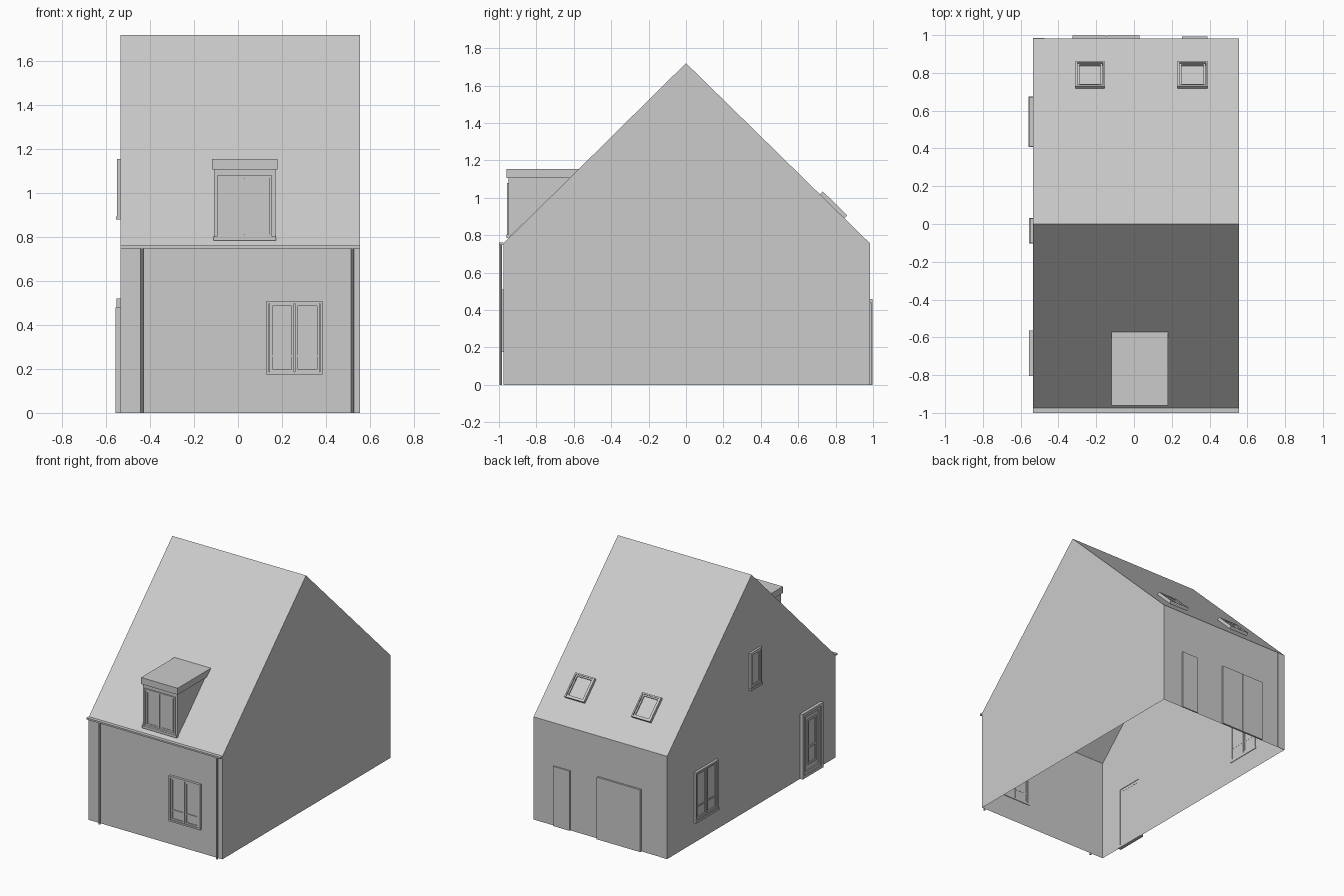
import bpy, bmesh
from mathutils import Matrix, Vector

cube = bpy.data.objects.get("Cube")
if cube:
    bpy.data.objects.remove(cube)

# Single plain grey material
GREY = (0.6, 0.6, 0.6, 1)
grey = bpy.data.materials.new("plain grey")
grey.use_nodes = True
grey.diffuse_color = GREY
grey.node_tree.nodes["Principled BSDF"].inputs["Base Color"].default_value = GREY

# Main sizes
X0, X1 = -0.535, 0.555
FRONT, BACK = -0.975, 0.983
EAVE, RIDGE = 0.757, 1.72


def finish(name, bm):
    mesh = bpy.data.meshes.new(name)
    bm.to_mesh(mesh)
    bm.free()
    mesh.materials.append(grey)
    obj = bpy.data.objects.new(name, mesh)
    bpy.context.collection.objects.link(obj)
    return obj


def frame_axes(origin, across, up):
    """Local axes of a surface: across, up and outward."""
    a, u = Vector(across).normalized(), Vector(up).normalized()
    rot = Matrix((a, u, a.cross(u))).transposed().to_4x4()
    return Matrix.Translation(origin) @ rot


def box(bm, m, u, v, d):
    size = Matrix.Diagonal((u[1] - u[0], v[1] - v[0], d[1] - d[0], 1))
    mid = Matrix.Translation([(r[0] + r[1]) / 2 for r in (u, v, d)])
    bmesh.ops.create_cube(bm, size=1, matrix=m @ mid @ size)


def ring(bm, m, u, v, t, d):
    for side in ((u[0], u[0] + t), (u[1] - t, u[1])):
        box(bm, m, side, v, d)
    for side in ((v[0], v[0] + t), (v[1] - t, v[1])):
        box(bm, m, (u[0] + t, u[1] - t), side, d)


def extrude(name, outline, x0, x1):
    """Solid from a (y, z) outline swept along x."""
    bm = bmesh.new()
    face = bm.faces.new([bm.verts.new((x0, y, z)) for y, z in outline])
    new = bmesh.ops.extrude_face_region(bm, geom=[face])["geom"]
    moved = [g for g in new if isinstance(g, bmesh.types.BMVert)]
    bmesh.ops.translate(bm, verts=moved, vec=(x1 - x0, 0, 0))
    bmesh.ops.recalc_face_normals(bm, faces=bm.faces)
    return finish(name, bm)


front = frame_axes((0, FRONT, 0), (1, 0, 0), (0, 0, 1))
back = frame_axes((0, BACK, 0), (-1, 0, 0), (0, 0, 1))
side = frame_axes((X0, 0, 0), (0, -1, 0), (0, 0, 1))
slope = frame_axes((0, 0, RIDGE), (-1, 0, 0), (0, -BACK, RIDGE - EAVE))
dormer = frame_axes((0, -0.95, 0), (1, 0, 0), (0, 0, 1))


def window(name, m, u, v, leaves=1, proud=0.018, t=0.012, transom=None, sill=False):
    """Outer frame, framed leaves with panes, optional bar and sill."""
    bm = bmesh.new()
    ring(bm, m, u, v, t, (-0.004, proud))
    width = (u[1] - u[0] - 2 * t) / leaves
    lv = (v[0] + t, v[1] - t)
    for i in range(leaves):
        start = u[0] + t + i * width
        lu = (start + 0.002, start + width - 0.002)
        ring(bm, m, lu, lv, t, (0, proud * 0.7))
        box(bm, m, lu, lv, (0.001, proud * 0.3))
        if transom:
            box(bm, m, lu, (transom - 0.004, transom + 0.004), (0, proud * 0.6))
    if sill:
        box(bm, m, (u[0] - 0.003, u[1] + 0.003), (v[0] - 0.01, v[0] + 0.004),
            (-0.004, proud + 0.005))
    return finish(name, bm)


# Hollow shell of walls and roof, open underneath
outline = [(FRONT, 0), (FRONT, EAVE), (0, RIDGE), (BACK, EAVE), (BACK, 0)]
bm = bmesh.new()
rows = [[bm.verts.new((x, y, z)) for y, z in outline] for x in (X0, X1)]
for row in rows:
    bm.faces.new(row)
for i in range(len(outline) - 1):
    bm.faces.new((rows[0][i], rows[0][i + 1], rows[1][i + 1], rows[1][i]))
bmesh.ops.recalc_face_normals(bm, faces=bm.faces)

# Cut the openings in the walls: surface, across range, up range
front_win = ((0.13, 0.385), (0.175, 0.51))
side_win = ((-0.672, -0.41), (0.16, 0.52))
upper_win = ((-0.03, 0.1), (0.89, 1.155))
side_door = ((0.565, 0.805), (0, 0.48))
for m, u, v in ((front, *front_win), (side, *side_win),
                (side, *upper_win), (side, *side_door)):
    normal, across, up = m.col[2].xyz, m.col[0].xyz, m.col[1].xyz
    inv = m.inverted()

    def on_wall(f):
        return abs((inv @ f.calc_center_median()).z) < 0.001 and f.normal.cross(normal).length < 0.01

    for limits, axis in ((u, across), (v, up)):
        for value in limits:
            faces = [f for f in bm.faces if on_wall(f)]
            edges = {e for f in faces for e in f.edges}
            verts = {p for f in faces for p in f.verts}
            bmesh.ops.bisect_plane(bm, geom=faces + list(edges) + list(verts), dist=1e-5,
                                   plane_co=m.translation + axis * value, plane_no=axis)
    hole = []
    for f in bm.faces:
        c = inv @ f.calc_center_median()
        if on_wall(f) and u[0] < c.x < u[1] and v[0] < c.y < v[1]:
            hole.append(f)
    bmesh.ops.delete(bm, geom=hole, context='FACES')
finish("house_shell", bm)

# Windows and side door
window("front_window", front, *front_win, leaves=2, transom=0.26)
window("side_window", side, *side_win, leaves=2, transom=0.26, sill=True)
window("upper_side_window", side, *upper_win, proud=0.016, sill=True)
window("side_door_frame", side, *side_door, proud=0.022, t=0.02)
bm = bmesh.new()
ring(bm, side, (0.635, 0.735), (0.08, 0.41), 0.012, (0.005, 0.014))
box(bm, side, (0.635, 0.735), (0.2, 0.212), (0.005, 0.014))
finish("side_door_panel", bm)

# Roof windows on the back slope
for name, u in (("left", (-0.39, -0.23)), ("right", (0.155, 0.31))):
    window("roof_window_" + name, slope, u, (-1.186, -1.003), proud=0.022, t=0.01)

# Back doors: one narrow leaf and one wide pair
bm = bmesh.new()
box(bm, back, (-0.39, -0.255), (0, 0.44), (0, 0.009))
finish("back_narrow_door", bm)
bm = bmesh.new()
for u in ((-0.03, 0.146), (0.15, 0.325)):
    box(bm, back, u, (0, 0.458), (0, 0.014))
box(bm, back, (0.14, 0.156), (0, 0.458), (0, 0.01))
finish("back_double_door", bm)
bm = bmesh.new()
box(bm, back, (0.475, -X0), (0, EAVE), (0, 0.002))
finish("back_corner_strip", bm)

# Dormer: cheeks, flat roof, window and sill
extrude("dormer_body", [(-0.95, 0.785), (-0.95, 1.11), (-0.6, 1.11), (-0.62, 1.1)], -0.11, 0.17)
extrude("dormer_roof", [(-0.96, 1.107), (-0.96, 1.155), (-0.567, 1.155), (-0.615, 1.107)],
        -0.118, 0.18)
window("dormer_window", dormer, (-0.095, 0.155), (0.803, 1.08), leaves=2, proud=0.008)
bm = bmesh.new()
box(bm, dormer, (-0.112, 0.172), (0.785, 0.803), (-0.01, 0.01))
finish("dormer_sill", bm)

# Gutter and downpipes on the front
bm = bmesh.new()
box(bm, front, (X0, X1), (0.749, 0.761), (0, 0.025))
finish("front_gutter", bm)
for name, x in (("right", -0.437), ("left", 0.522)):
    bm = bmesh.new()
    bmesh.ops.create_cone(bm, cap_ends=True, segments=10, radius1=0.0075, radius2=0.0075,
                          depth=0.75, matrix=Matrix.Translation((x, -0.99, 0.375)))
    finish("downpipe_" + name, bm)
    bpy.context.view_layer.objects.active = bpy.data.objects["downpipe_" + name]
